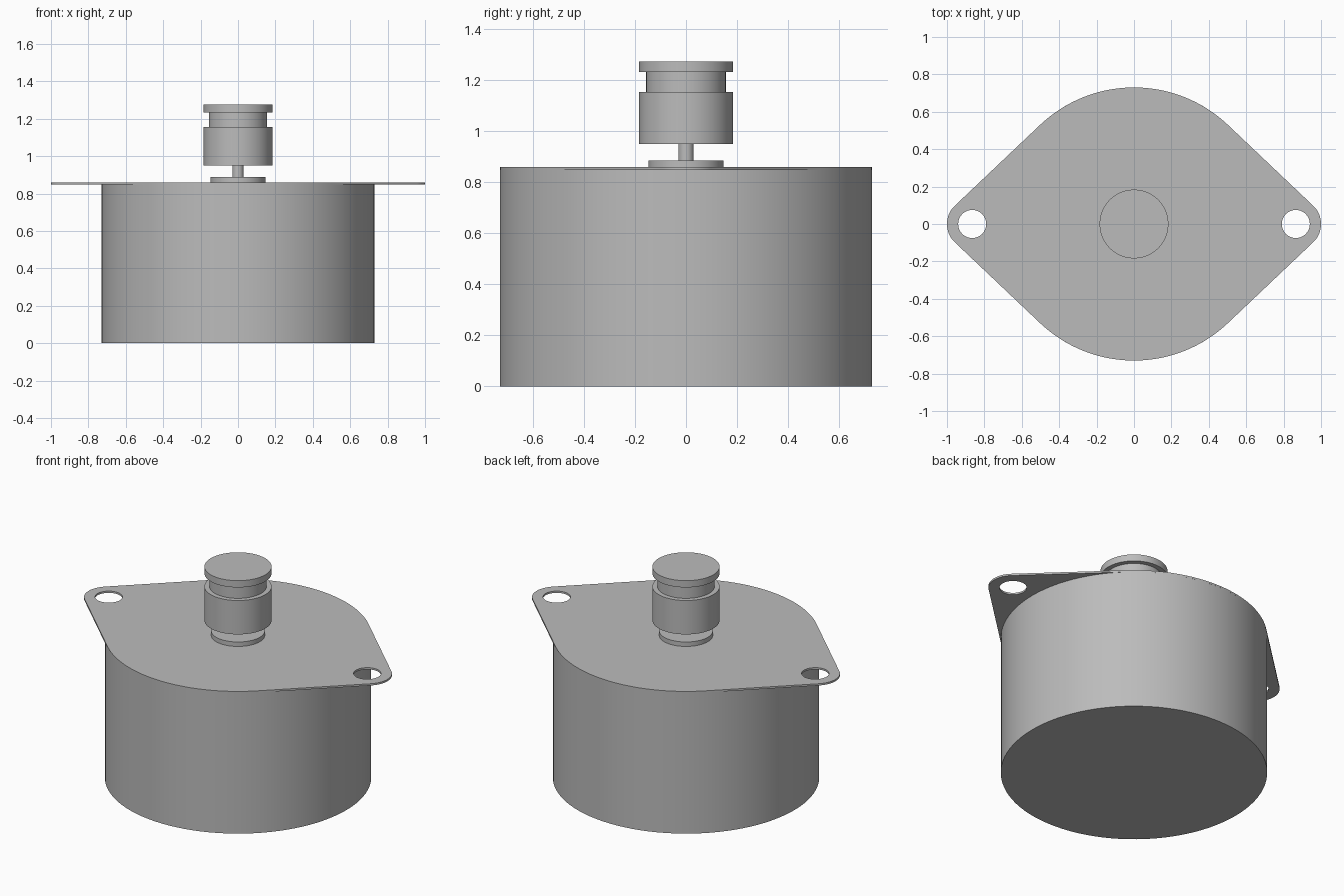
import bpy, bmesh, math

cube = bpy.data.objects.get("Cube")
if cube:
    bpy.data.objects.remove(cube, do_unlink=True)

metal = bpy.data.materials.new("grey metal")
metal.use_nodes = True
GREY = (0.5, 0.5, 0.5, 1)
metal.diffuse_color = GREY
metal.node_tree.nodes["Principled BSDF"].inputs["Base Color"].default_value = GREY

R, EAR_X, EAR_R, HOLE_R = 0.73, 0.865, 0.135, 0.075
PLATE_LOW, PLATE_TOP = 0.849, 0.86


def finish(obj):
    obj.data.materials.append(metal)
    bpy.ops.object.select_all(action="DESELECT")
    obj.select_set(True)
    bpy.context.view_layer.objects.active = obj
    bpy.ops.object.shade_smooth_by_angle(angle=math.radians(30))


def lathe(name, profile, sides=96):
    """Spin (radius, height) points about z and cap both ends."""
    bm = bmesh.new()
    rings = [[bm.verts.new((r * math.cos(math.tau * i / sides),
                            r * math.sin(math.tau * i / sides), z))
              for i in range(sides)] for r, z in profile]
    for low, high in zip(rings, rings[1:]):
        for i in range(sides):
            j = (i + 1) % sides
            bm.faces.new((low[i], low[j], high[j], high[i]))
    bm.faces.new(rings[0][::-1])
    bm.faces.new(rings[-1])
    mesh = bpy.data.meshes.new(name)
    bm.to_mesh(mesh)
    bm.free()
    obj = bpy.data.objects.new(name, mesh)
    bpy.context.collection.objects.link(obj)
    finish(obj)


def arc(cx, r, start, end, steps):
    angles = [start + (end - start) * i / steps for i in range(steps + 1)]
    return [(cx + r * math.cos(a), r * math.sin(a)) for a in angles]


# Motor can
lathe("motor_body", [(R, 0), (R, PLATE_LOW)])

# Mounting plate: tangent outline around the can and both ears, with screw holes
t = math.acos((R - EAR_R) / EAR_X)
outline = (arc(EAR_X, EAR_R, -t, t, 24) + arc(0, R, t, math.pi - t, 48)
           + arc(-EAR_X, EAR_R, math.pi - t, math.pi + t, 24)
           + arc(0, R, math.pi + t, math.tau - t, 48))
holes = [arc(x, HOLE_R, 0, math.tau, 48)[:-1] for x in (-EAR_X, EAR_X)]
curve = bpy.data.curves.new("mounting_plate", "CURVE")
curve.dimensions = "2D"
curve.fill_mode = "BOTH"
curve.extrude = (PLATE_TOP - PLATE_LOW) / 2
for loop in [outline] + holes:
    spline = curve.splines.new("POLY")
    spline.points.add(len(loop) - 1)
    for point, (x, y) in zip(spline.points, loop):
        point.co = (x, y, 0, 1)
    spline.use_cyclic_u = True
plate = bpy.data.objects.new("mounting_plate", curve)
plate.location.z = (PLATE_TOP + PLATE_LOW) / 2
bpy.context.collection.objects.link(plate)
bpy.ops.object.select_all(action="DESELECT")
plate.select_set(True)
bpy.context.view_layer.objects.active = plate
bpy.ops.object.convert(target="MESH")
plate = bpy.context.object
bm = bmesh.new()
bm.from_mesh(plate.data)
bmesh.ops.remove_doubles(bm, verts=bm.verts, dist=0.0001)
bmesh.ops.recalc_face_normals(bm, faces=bm.faces)
bm.to_mesh(plate.data)
bm.free()
plate.data.materials.clear()
finish(plate)

# Bearing boss, shaft and grooved pulley
lathe("bearing_boss", [(0.147, PLATE_TOP), (0.147, 0.887)])
lathe("shaft", [(0.03, 0.887), (0.03, 0.95)], 48)
lathe("pulley", [(0.184, 0.95), (0.184, 1.155), (0.156, 1.155),
                 (0.156, 1.234), (0.184, 1.234), (0.184, 1.275)])
